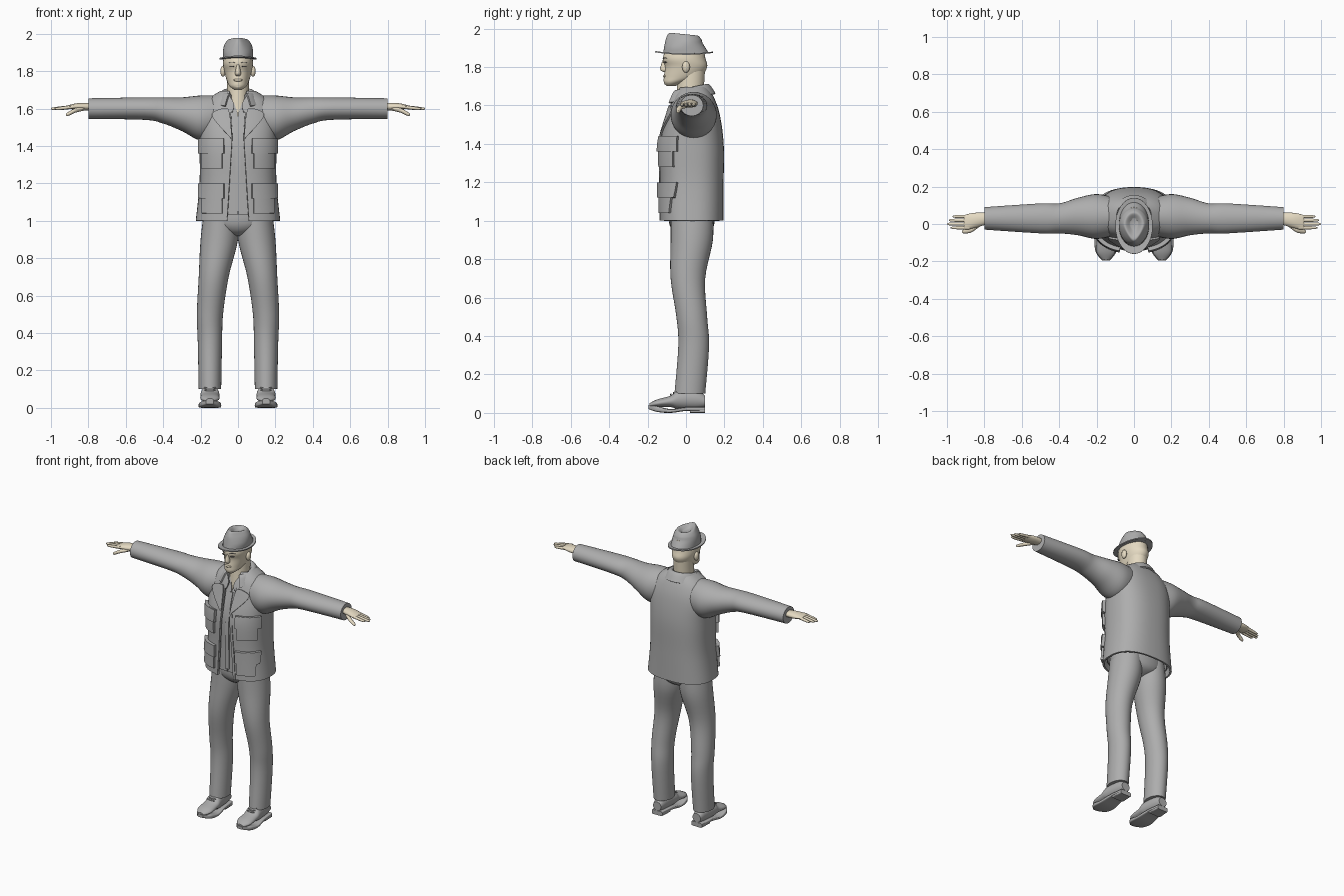
import bpy
import bmesh
from math import sin, cos, pi, asin, sqrt, copysign, radians

default_cube = bpy.data.objects.get("Cube")
if default_cube:
    bpy.data.objects.remove(default_cube, do_unlink=True)


def material(name, red, green, blue):
    mat = bpy.data.materials.new(name)
    mat.use_nodes = True
    colour = (red, green, blue, 1)
    mat.diffuse_color = colour
    mat.node_tree.nodes["Principled BSDF"].inputs["Base Color"].default_value = colour
    return mat


CLOTH = material("grey cloth", .42, .42, .42)
SKIN = material("pale skin", .78, .7, .54)
DARK = material("dark brow and eye", .16, .15, .14)


def spline(keys, steps=5):
    """Smooth in-between values through a few key tuples."""
    padded = [keys[0], *keys, keys[-1]]
    result = []
    for before, start, end, after in zip(padded, padded[1:], padded[2:], padded[3:]):
        for step in range(steps):
            t = step / steps
            result.append([q + t / 2 * (r - p + t * (2 * p - 5 * q + 4 * r - s + t * (3 * (q - r) + s - p)))
                           for p, q, r, s in zip(before, start, end, after)])
    return result + [list(keys[-1])]


def on_oval(angle, power):
    """Point of a unit superellipse, starting at the low end of its second axis."""
    across, along = sin(angle), -cos(angle)
    return (copysign(abs(across) ** (2 / power), across),
            copysign(abs(along) ** (2 / power), along))


def skin_rows(name, rows, mat, closed=False, caps=False, mirror=False, thick=0):
    """Join rows of points into one smooth surface."""
    mesh = bpy.data.meshes.new(name)
    mesh.materials.append(mat)
    bm = bmesh.new()
    grid = [[bm.verts.new(point) for point in row] for row in rows]
    for low, high in zip(grid, grid[1:]):
        for i in range(0 if closed else 1, len(low)):
            bm.faces.new((low[i - 1], low[i], high[i], high[i - 1]))
    if caps:
        bm.faces.new(grid[0])
        bm.faces.new(grid[-1])
    bmesh.ops.recalc_face_normals(bm, faces=bm.faces)
    for face in bm.faces:
        face.smooth = True
    bm.to_mesh(mesh)
    bm.free()
    obj = bpy.data.objects.new(name, mesh)
    bpy.context.collection.objects.link(obj)
    if mirror:
        obj.modifiers.new("Mirror", "MIRROR").use_mirror_merge = False
    if thick:
        solid = obj.modifiers.new("Thickness", "SOLIDIFY")
        solid.thickness, solid.offset = thick, 0
    obj.modifiers.new("Sharp edges", "EDGE_SPLIT").split_angle = radians(40)
    return obj


def tube(name, axis, keys, mat=CLOTH, power=2, x=None, caps=True, thick=0, count=32):
    """Oval tube along an axis; keys hold position, then centre and radius twice.
    A given x is the fixed first centre; any x but zero is mirrored."""
    if x is not None:
        keys = [(key[0], x, *key[1:]) for key in keys]
    rows = []
    for place, u, ru, v, rv in spline(keys):
        row = []
        for i in range(count):
            a, b = on_oval(2 * pi * i / count, power)
            point = [u + ru * a, v + rv * b]
            point.insert("xyz".index(axis), place)
            row.append(point)
        rows.append(row)
    return skin_rows(name, rows, mat, closed=True, caps=caps, mirror=x != 0, thick=thick)


def ball(name, centre, size, mat, mirror=False):
    """Small ellipsoid."""
    rows = []
    for i in range(1, 12):
        ring, height = sin(pi * i / 12), cos(pi * i / 12)
        rows.append([[c + s * d for c, s, d in zip(centre, size, (
            ring * cos(pi * j / 8), ring * sin(pi * j / 8), height))] for j in range(16)])
    skin_rows(name, rows, mat, closed=True, caps=True, mirror=mirror)


# Jacket profile: height, half width, centre y, half depth
TORSO = spline([(1, .22, .03, .16), (1.2, .2, .03, .16), (1.4, .2, .03, .16),
                (1.55, .2, .04, .13), (1.64, .16, .04, .1), (1.69, .09, .04, .07)], 8)
SQUARENESS = 2.5


def torso_at(z):
    for low, high in zip(TORSO, TORSO[1:]):
        if z <= high[0]:
            break
    f = min(1, (z - low[0]) / (high[0] - low[0]))
    return [a + (b - a) * f for a, b in zip(low, high)][1:]


def torso_row(z, start, end, offset, count):
    """Row of points around the torso between two angles."""
    width, middle, depth = torso_at(z)
    row = []
    for i in range(count + 1):
        a, b = on_oval(start + (end - start) * i / count, SQUARENESS)
        row.append((a * (width + offset), middle + b * (depth + offset), z))
    return row


def torso_angle(x, z):
    return asin(min(1, x / torso_at(z)[0]) ** (SQUARENESS / 2))


def garment(name, bottom, top, opening, offset, thick):
    """Open-fronted shell; opening gives the half gap at a height."""
    rows = []
    for i in range(33):
        z = bottom + (top - bottom) * i / 32
        start = torso_angle(opening(z), z)
        rows.append(torso_row(z, start, 2 * pi - start, offset, 48))
    skin_rows(name, rows, CLOTH, thick=thick)


def panel(name, keys, offset, thick=.01):
    """Mirrored panel on the front; keys hold height, inner x and outer x."""
    rows = [torso_row(z, torso_angle(inner, z), torso_angle(outer, z), offset, 10)
            for z, inner, outer in spline(keys)]
    skin_rows(name, rows, CLOTH, mirror=True, thick=thick)


# Jacket and shirt
def jacket_gap(z):
    return .03 + .06 * abs(z - 1.45)


garment("jacket_body", 1, 1.69, jacket_gap, 0, .012)
garment("shirt", 1.03, 1.68, lambda z: max(.003, .4 * (z - 1.57)), -.02, .006)
panel("shirt_placket", [(1.05, 0, .015), (1.56, 0, .015)], -.015)
panel("jacket_edge", [(z, jacket_gap(z), jacket_gap(z) + .015) for z in (1, 1.2, 1.44)], .006)
panel("lapel", [(1.44, .03, .035), (1.56, .04, .13), (1.6, .05, .08)], .012)
panel("shirt_collar_point", [(1.58, .03, .035), (1.62, .02, .05), (1.66, .04, .06)], .002)

# Pockets with flaps
for label, top in (("chest", 1.44), ("hip", 1.2)):
    panel(label + "_pocket", [(top - .16, .08, .18), (top, .08, .18)], .01, .02)
    panel(label + "_pocket_flap", [(top - .08, .07, .19), (top, .07, .19)], .016, .02)

# Collar folded around the neck
collar = []
for radius, height in spline([(.07, 1.64), (.07, 1.68), (.09, 1.68), (.12, 1.63)]):
    ring = []
    for i in range(33):
        a, b = on_oval(.6 + (2 * pi - 1.2) * i / 32, 2)
        y = .02 + b * (radius + .01)
        ring.append((a * radius, y, height + y / 5))
    collar.append(ring)
skin_rows("jacket_collar", collar, CLOTH, thick=.01)

# Sleeves
tube("sleeves", "x", [(.1, .04, .1, 1.56, .11), (.2, .04, .12, 1.55, .12), (.3, .04, .1, 1.57, .09),
                      (.4, .03, .08, 1.59, .07), (.5, .03, .08, 1.6, .06), (.8, .03, .06, 1.6, .055)])

# Hands
tube("palms", "x", [(.78, .03, .03, 1.61, .02), (.85, .02, .04, 1.61, .02),
                    (.9, .01, .04, 1.61, .01), (.91, .01, .03, 1.61, .005)], SKIN)
for i, (label, tip) in enumerate((("little", .97), ("ring", .99), ("middle", 1), ("index", .98))):
    y = .04 - .02 * i
    tube(label + "_fingers", "x", [(.88, y, .01, 1.61, .01), (tip - .02, y, .008, 1.6, .008),
                                   (tip, y, .003, 1.6, .003)], SKIN, count=10)
tube("thumbs", "x", [(.82, .01, .02, 1.6, .01), (.87, -.03, .015, 1.59, .012),
                     (.91, -.04, .01, 1.57, .01), (.92, -.04, .003, 1.57, .003)], SKIN, count=12)

# Trousers
tube("trouser_legs", "z", [(1.06, .09, .09, .03, .11), (.9, .1, .1, .03, .11), (.7, .13, .08, .01, .09),
                           (.5, .15, .07, .03, .08), (.35, .15, .065, .04, .08), (.1, .15, .06, .02, .08)])
tube("trouser_seat", "z", [(1.1, .17, .03, .12), (1, .19, .03, .12), (.95, .13, .03, .1), (.92, .02, .02, .05)], x=0)

# Shoes
tube("shoe_uppers", "y", [(.1, .03, .06, .03), (.05, .04, .07, .05), (-.04, .05, .07, .05),
                          (-.08, .05, .06, .03), (-.15, .05, .05, .02), (-.19, .02, .04, .01)], x=.15)
tube("shoe_soles", "y", [(.1, .04, .02, .01), (0, .05, .02, .01), (-.08, .06, .01, .01),
                         (-.15, .055, .02, .015), (-.195, .02, .03, .01)], power=5, x=.15)
tube("shoe_heels", "y", [(.1, .04, .01, .01), (.02, .045, .01, .01)], power=5, x=.15)
for i in range(3):
    ball("shoe_lace_" + str(i), (.15, -.05 - i / 70, .112 - i / 120), (.03, .004, .006), CLOTH, True)

# Neck, head and face
tube("neck", "z", [(1.53, .07, .01, .07), (1.65, .06, .02, .07), (1.8, .06, .03, .07)], SKIN, x=0)
tube("head", "z", [(1.7, .02, -.08, .02), (1.72, .045, -.06, .055), (1.75, .06, -.02, .095),
                   (1.8, .073, 0, .11), (1.85, .08, -.01, .11), (1.92, .065, 0, .09)], SKIN, x=0)
tube("nose", "z", [(1.84, .006, -.11, .01), (1.79, .016, -.11, .025), (1.775, .01, -.11, .01)], SKIN, x=0)
ball("mouth", (0, -.108, 1.752), (.024, .012, .008), SKIN)
ball("chin", (0, -.095, 1.72), (.026, .02, .016), SKIN)
ball("ears", (.08, 0, 1.8), (.014, .02, .03), SKIN, True)


def face_strip(name, inner, outer, height, half, arch):
    """Thin dark strip following the curve of the face."""
    columns = []
    for i in range(9):
        x = inner + (outer - inner) * i / 8
        bow = sin(pi * i / 8)
        y = -.01 - .11 * sqrt(1 - (x / .08) ** 2)
        columns.append([(x, y, height + arch * bow + side * half * (bow + .1)) for side in (-1, 1)])
    skin_rows(name, columns, DARK, mirror=True, thick=.008)


face_strip("eyebrows", .015, .05, 1.844, .002, .004)
face_strip("eyes", .02, .045, 1.825, .003, 0)

# Hat: crown dented on top and pinched at the front, brim curled at both ends
crown = tube("hat_crown", "z", [(1.87, .08, 0, .12), (1.92, .08, -.01, .1), (1.95, .07, -.01, .09),
                                (1.97, .05, -.01, .07), (1.95, .02, 0, .03)], x=0)
for vertex in crown.data.vertices:
    rise = min(1, max(0, vertex.co.z - 1.9) * 16)
    vertex.co.x *= 1 - rise * min(.45, max(0, -5 * vertex.co.y))
    vertex.co.z -= rise * vertex.co.y / 10
brim = tube("hat_brim", "z", [(1.867, .08, -.01, .11), (1.867, .1, -.01, .15)], x=0, caps=False, thick=.007)
for vertex in brim.data.vertices:
    vertex.co.z += vertex.co.y ** 2 / 2
